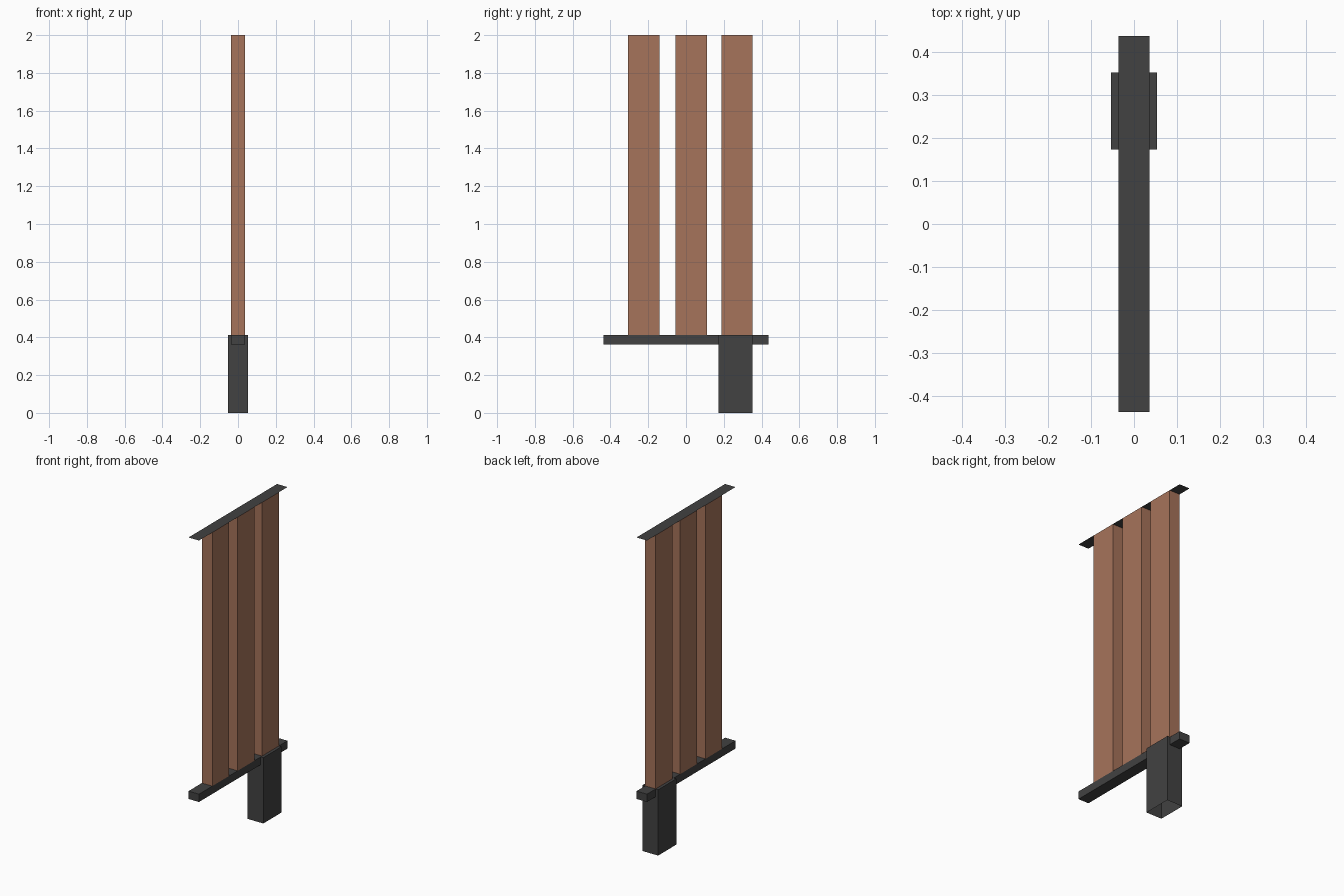
import bpy
import bmesh

if "Cube" in bpy.data.objects:
    bpy.data.objects.remove(bpy.data.objects["Cube"])


def material(name, rgb):
    m = bpy.data.materials.new(name)
    m.diffuse_color = (*rgb, 1.0)
    m.use_nodes = True
    m.node_tree.nodes["Principled BSDF"].inputs["Base Color"].default_value = m.diffuse_color
    return m


WOOD = material("brown wood", (0.38, 0.172, 0.103))
METAL = material("dark metal", (0.054, 0.054, 0.054))


def box(name, x, y, z, mat, open_top=False, open_bottom=False):
    """Box from (min, max) ranges, optionally without end caps."""
    bm = bmesh.new()
    bmesh.ops.create_cube(bm, size=1.0)
    bm.normal_update()
    ends = [f for f in bm.faces
            if (open_top and f.normal.z > 0.5) or (open_bottom and f.normal.z < -0.5)]
    bmesh.ops.delete(bm, geom=ends, context='FACES_ONLY')
    for v in bm.verts:
        for i, (lo, hi) in enumerate((x, y, z)):
            v.co[i] = hi if v.co[i] > 0 else lo
    mesh = bpy.data.meshes.new(name)
    bm.to_mesh(mesh)
    bm.free()
    mesh.materials.append(mat)
    obj = bpy.data.objects.new(name, mesh)
    bpy.context.collection.objects.link(obj)
    return obj


HALF_X, HALF_Y = 0.036, 0.438
RAIL_BOTTOM, RAIL_TOP, TOP = 0.363, 0.412, 2.0

# Bottom rail
box("bottom_rail", (-HALF_X, HALF_X), (-HALF_Y, HALF_Y), (RAIL_BOTTOM, RAIL_TOP), METAL)

# Hollow foot, open underneath
box("foot", (-0.054, 0.054), (0.173, 0.353), (0, RAIL_TOP), METAL, open_bottom=True)

# Three upright slats, closed by the rail and the cap sheet
for i, y0 in enumerate((-0.306, -0.055, 0.187)):
    box(f"slat_{i + 1}", (-HALF_X, HALF_X), (y0, y0 + 0.165), (RAIL_TOP, TOP), WOOD,
        open_top=True, open_bottom=True)

# Thin top cap sheet
cap = bpy.data.meshes.new("top_cap")
cap.from_pydata([(-HALF_X, -HALF_Y, TOP), (HALF_X, -HALF_Y, TOP),
                 (HALF_X, HALF_Y, TOP), (-HALF_X, HALF_Y, TOP)], [], [(0, 1, 2, 3)])
cap.materials.append(METAL)
bpy.context.collection.objects.link(bpy.data.objects.new("top_cap", cap))
